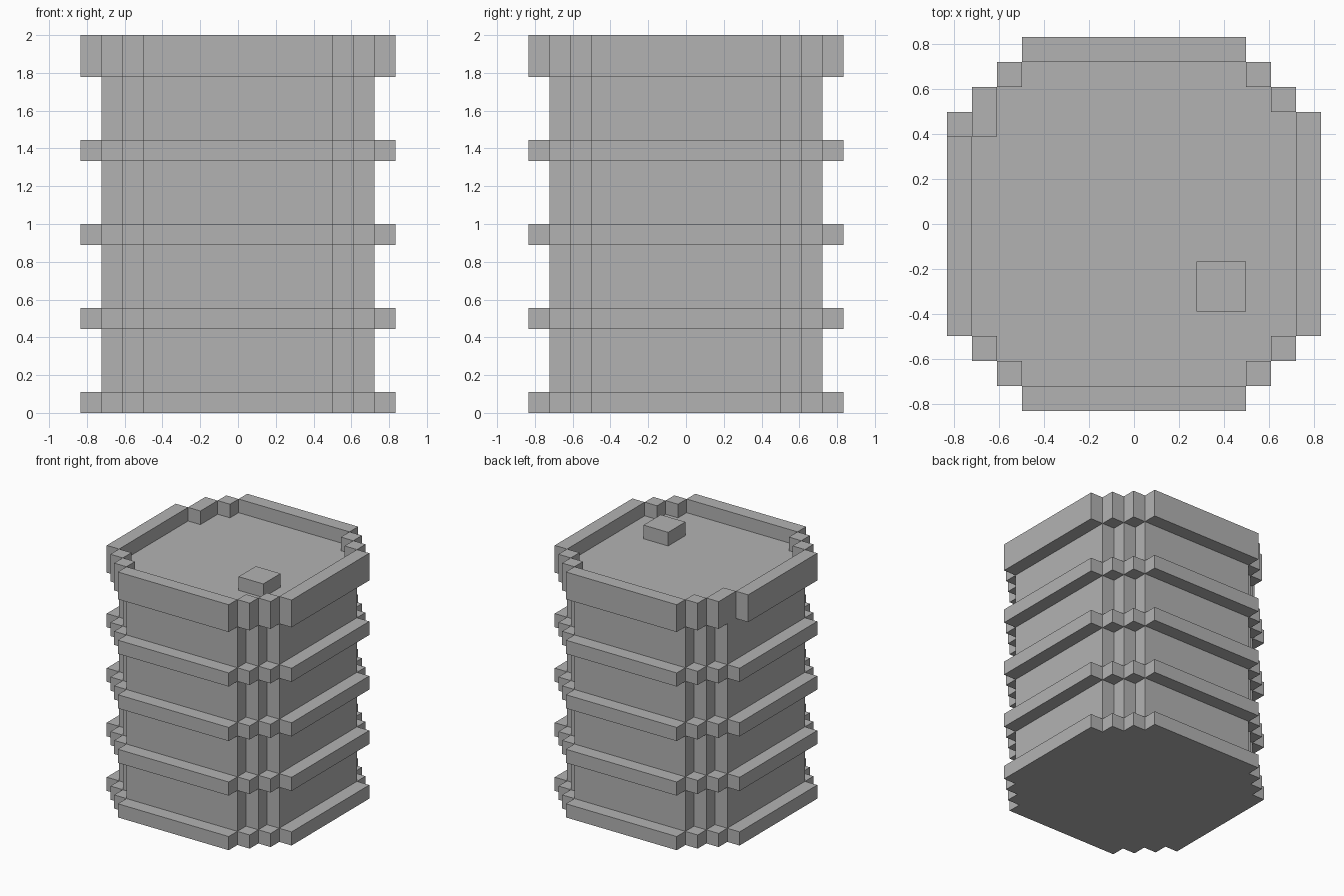
import bpy
import bmesh
from mathutils import Matrix, Vector

cube = bpy.data.objects.get("Cube")
if cube:
    bpy.data.objects.remove(cube, do_unlink=True)

U = 2 / 18  # size of one block

grey = bpy.data.materials.new("plain grey")
grey.use_nodes = True
colour = (0.45, 0.45, 0.45, 1)
grey.diffuse_color = colour
grey.node_tree.nodes["Principled BSDF"].inputs["Base Color"].default_value = colour


def finish(name, bm):
    bmesh.ops.recalc_face_normals(bm, faces=bm.faces)
    bmesh.ops.scale(bm, vec=(U, U, U), verts=bm.verts)
    mesh = bpy.data.meshes.new(name)
    bm.to_mesh(mesh)
    bm.free()
    mesh.materials.append(grey)
    obj = bpy.data.objects.new(name, mesh)
    bpy.context.collection.objects.link(obj)


def add_box(bm, low, high):
    low, high = Vector(low), Vector(high)
    matrix = Matrix.Translation((low + high) / 2) @ Matrix.Diagonal((*(high - low), 1))
    bmesh.ops.create_cube(bm, size=1, matrix=matrix)


def make_hoop(name, z0, z1, notched=False):
    """Four side bars with two stepped blocks at each corner."""
    bm = bmesh.new()
    for s in (-1, 1):
        add_box(bm, (-4.5, s * 7 - 0.5, z0), (4.5, s * 7 + 0.5, z1))
        end = 3.5 if notched and s < 0 else 4.5
        add_box(bm, (s * 7 - 0.5, -4.5, z0), (s * 7 + 0.5, end, z1))
        for t in (-1, 1):
            for x, y in ((5, 6), (6, 5)):
                add_box(bm, (s * x - 0.5, t * y - 0.5, z0),
                        (s * x + 0.5, t * y + 0.5, z1))
    finish(name, bm)


# Barrel body: stepped outline extruded up to the lid
quarter = [(6.5, 4.5), (5.5, 4.5), (5.5, 5.5), (4.5, 5.5), (4.5, 6.5)]
outline = []
for turn in range(4):
    outline += quarter
    quarter = [(-y, x) for x, y in quarter]
bm = bmesh.new()
base = bm.faces.new([bm.verts.new((x, y, 0)) for x, y in outline])
top = bmesh.ops.extrude_face_region(bm, geom=[base], use_keep_orig=True)
bmesh.ops.translate(bm, vec=(0, 0, 17),
                    verts=[v for v in top["geom"] if isinstance(v, bmesh.types.BMVert)])
finish("barrel_body", bm)

# Hoops and raised rim
for i in range(4):
    make_hoop(f"hoop_{i + 1}", i * 4, i * 4 + 1)
make_hoop("top_rim", 16, 18, notched=True)

# Block set inward beside the notch in the rim
bm = bmesh.new()
add_box(bm, (-6.5, 3.5, 17), (-5.5, 4.5, 18))
finish("rim_inner_block", bm)

# Plug on the lid
bm = bmesh.new()
add_box(bm, (2.5, -3.5, 17), (4.5, -1.5, 18))
finish("lid_plug", bm)
